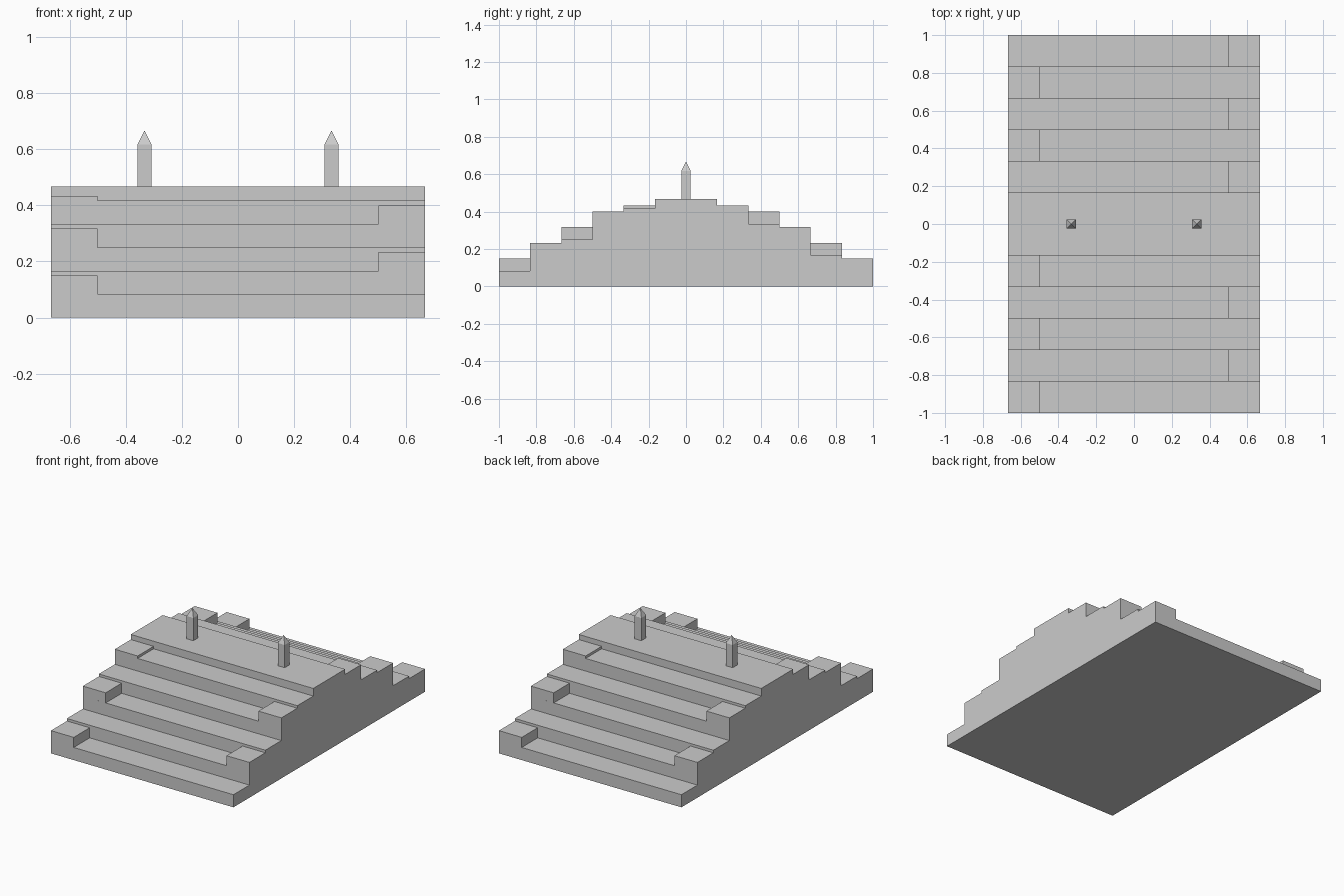
import bpy, bmesh, math

if "Cube" in bpy.data.objects:
    bpy.data.objects.remove(bpy.data.objects["Cube"])

W = 2 / 3          # half width in x
D = 1 / 6          # tread depth and end block width
H = 1 / 12         # step rise
TOP = 0.467        # height of the upper platform


def finish(name, bm):
    bmesh.ops.recalc_face_normals(bm, faces=bm.faces)
    mesh = bpy.data.meshes.new(name)
    bm.to_mesh(mesh)
    bm.free()
    obj = bpy.data.objects.new(name, mesh)
    bpy.context.collection.objects.link(obj)
    return obj


def box(name, x0, x1, y0, y1, z0, z1):
    bm = bmesh.new()
    bmesh.ops.create_cube(bm, size=1)
    bmesh.ops.scale(bm, vec=(x1 - x0, y1 - y0, z1 - z0), verts=bm.verts)
    bmesh.ops.translate(bm, vec=((x0 + x1) / 2, (y0 + y1) / 2, (z0 + z1) / 2), verts=bm.verts)
    return finish(name, bm)


# Stepped mound: mirrored stair profile extruded across the width
heights = [H * (i + 1) for i in range(5)] + [TOP]
front = [(-1, 0)]
for i, h in enumerate(heights):
    front += [(-1 + i * D, h)]
    if i < 5:
        front += [(-1 + (i + 1) * D, h)]
profile = front + [(-y, z) for y, z in reversed(front)]
bm = bmesh.new()
face = bm.faces.new([bm.verts.new((-W, y, z)) for y, z in profile])
side = bmesh.ops.extrude_face_region(bm, geom=[face], use_keep_orig=True)
bmesh.ops.translate(bm, vec=(2 * W, 0, 0),
                    verts=[v for v in side["geom"] if isinstance(v, bmesh.types.BMVert)])
finish("stepped_mound", bm)

# End blocks: alternate left and right, back is the front turned half round
block_tops = [0.15, 0.233, 0.317, 0.40, 0.433]
for i, top in enumerate(block_tops):
    for turn, label in ((1, "front"), (-1, "back")):
        s = turn * (-1 if i % 2 == 0 else 1)
        xs = sorted((s * 0.5, s * W))
        ys = sorted((turn * (-1 + i * D), turn * (-1 + (i + 1) * D)))
        box(f"{label}_end_block_{i + 1}", *xs, *ys, heights[i], top)

# Posts with pointed caps
for x, label in ((-1 / 3, "left"), (1 / 3, "right")):
    r = 0.025
    box(f"{label}_post", x - r, x + r, -r, r, TOP, 0.617)
    bm = bmesh.new()
    bmesh.ops.create_cone(bm, cap_ends=True, segments=4,
                          radius1=r * math.sqrt(2), radius2=0, depth=0.05)
    # Align the pyramid's base edges with the square post
    first = bm.verts[:][0].co
    if abs(abs(first.x) - abs(first.y)) > 0.001:
        for v in bm.verts:
            a, b = v.co.x, v.co.y
            v.co.x, v.co.y = (a - b) / math.sqrt(2), (a + b) / math.sqrt(2)
    bmesh.ops.remove_doubles(bm, verts=bm.verts, dist=1e-5)
    bmesh.ops.translate(bm, vec=(x, 0, 0.642), verts=bm.verts)
    finish(f"{label}_post_cap", bm)
